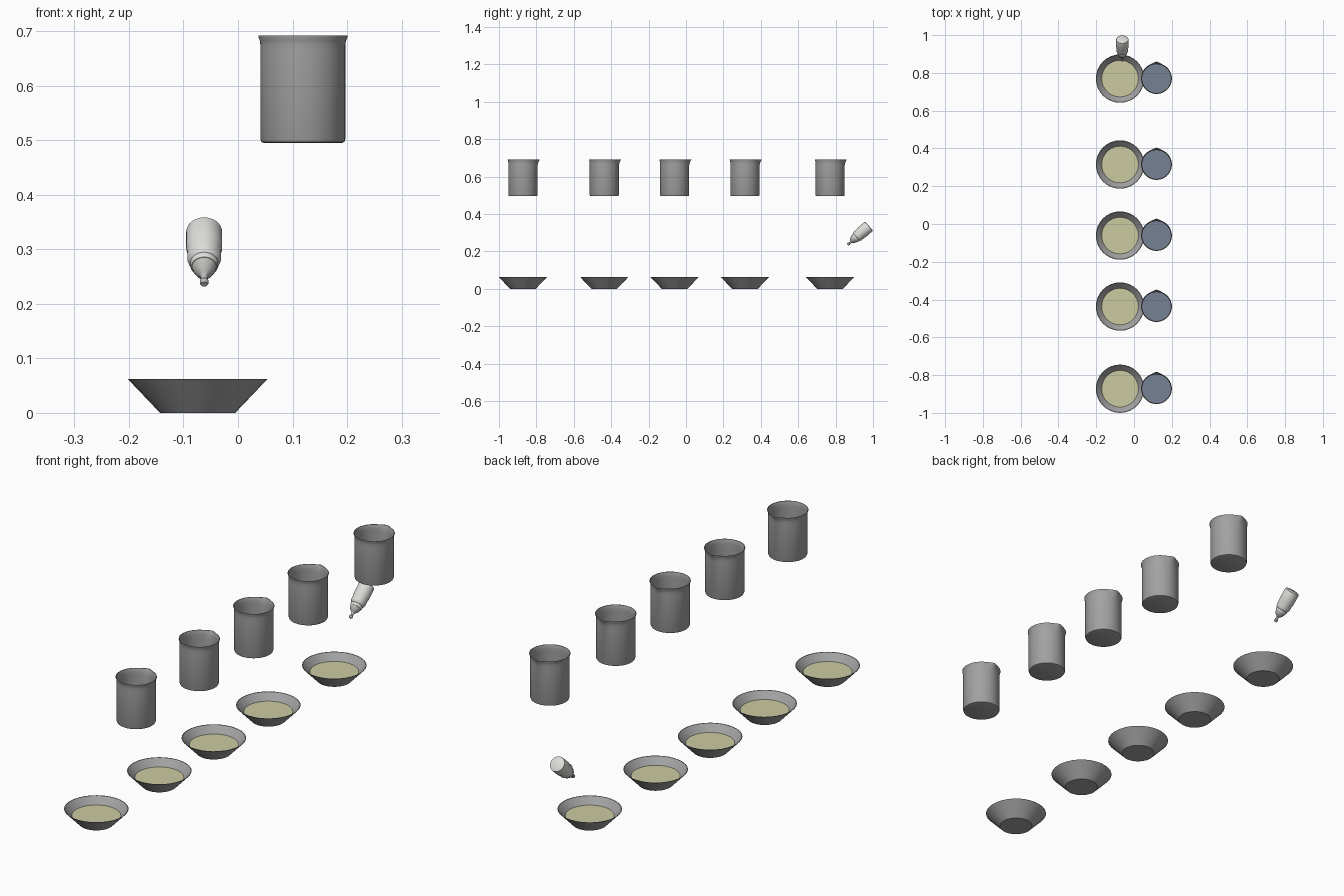
import bpy, bmesh, math
from mathutils import Matrix, Vector

cube = bpy.data.objects.get("Cube")
if cube:
    bpy.data.objects.remove(cube, do_unlink=True)


def material(name, rgb):
    m = bpy.data.materials.new(name)
    m.use_nodes = True
    m.diffuse_color = (*rgb, 1)
    m.node_tree.nodes["Principled BSDF"].inputs["Base Color"].default_value = (*rgb, 1)
    return m


GREY = material("grey glass", (0.36, 0.36, 0.36))
YELLOW = material("pale yellow liquid", (0.60, 0.60, 0.36))
BLUE = material("slate blue liquid", (0.18, 0.22, 0.29))
WHITE = material("white plastic", (0.72, 0.72, 0.70))
CAP = material("light grey plastic", (0.50, 0.50, 0.49))


def lathe(name, profile, mat, sides=32, spout=None, matrix=Matrix(), angle=35):
    """Revolve (radius, height) points about z; zero radius closes to a point."""
    bm = bmesh.new()
    rings = []
    for r, z in profile:
        if r == 0:
            rings.append([bm.verts.new((0, 0, z))] * sides)
            continue
        ring = []
        for i in range(sides):
            a = 2 * math.pi * i / sides
            rr = r + (spout(a, z) if spout else 0)
            ring.append(bm.verts.new((rr * math.cos(a), rr * math.sin(a), z)))
        rings.append(ring)
    for low, high in zip(rings, rings[1:]):
        for i in range(sides):
            j = (i + 1) % sides
            corners = list(dict.fromkeys((low[i], low[j], high[j], high[i])))
            bm.faces.new(corners)
    bmesh.ops.recalc_face_normals(bm, faces=bm.faces)
    mesh = bpy.data.meshes.new(name)
    bm.to_mesh(mesh)
    bm.free()
    mesh.materials.append(mat)
    obj = bpy.data.objects.new(name, mesh)
    obj.matrix_world = matrix
    bpy.context.collection.objects.link(obj)
    bpy.ops.object.select_all(action='DESELECT')
    obj.select_set(True)
    bpy.context.view_layer.objects.active = obj
    bpy.ops.object.shade_smooth_by_angle(angle=math.radians(angle))
    return obj


def pouring_lip(a, z):
    # Pull the rim outward in a small beak towards the back
    near = max(0, 1 - abs(a - math.pi / 2) / 0.35)
    return 0.008 * near * max(0, min(1, (z - 0.165) / 0.03))


BEAKER = [(0, 0), (0.071, 0), (0.076, 0.002), (0.078, 0.007), (0.078, 0.165), (0.078, 0.18),
          (0.079, 0.188), (0.0815, 0.194), (0.0815, 0.197), (0.0795, 0.197),
          (0.077, 0.189), (0.076, 0.18), (0.076, 0.165), (0.076, 0.008), (0.070, 0.004), (0, 0.004)]
BOWL = [(0, 0), (0.069, 0), (0.128, 0.062), (0.125, 0.062), (0.068, 0.003), (0, 0.003)]

# Row of bowls with a beaker held above and beside each
for n, y in enumerate((-0.872, -0.437, -0.061, 0.315, 0.77), 1):
    over_bowl = Matrix.Translation((-0.074, y, 0))
    lathe(f"bowl_{n}", BOWL, GREY, matrix=over_bowl)
    lathe(f"bowl_liquid_{n}", [(0, 0.034), (0.097, 0.034)], YELLOW, matrix=over_bowl)
    at_beaker = Matrix.Translation((0.119, y, 0.495))
    lathe(f"beaker_{n}", BEAKER, GREY, 48, pouring_lip, at_beaker)
    lathe(f"beaker_liquid_{n}", [(0, 0.085), (0.0765, 0.085)], BLUE, 48, matrix=at_beaker)

# Tilted dropper bottle, its axis running from nozzle tip to base
axis = Vector((0, 0.755, 0.656))
tilt = Matrix.Translation((-0.062, 0.864, 0.236)) @ axis.to_track_quat('Z', 'Y').to_matrix().to_4x4()
lathe("bottle_body", [(0, 0.152), (0.029, 0.152), (0.032, 0.150), (0.033, 0.146), (0.033, 0.100),
                      (0.031, 0.092), (0.031, 0.072), (0.029, 0.065), (0.024, 0.060), (0, 0.060)],
      WHITE, matrix=tilt)
lathe("bottle_collar", [(0, 0.062), (0.0245, 0.062), (0.0255, 0.060), (0.0255, 0.052),
                        (0.0235, 0.049), (0, 0.049)], WHITE, matrix=tilt)
lathe("bottle_nozzle", [(0, 0.051), (0.023, 0.051), (0.021, 0.042), (0.016, 0.032), (0.009, 0.026),
                        (0.006, 0.022), (0.0055, 0.012), (0.008, 0.009), (0.008, 0.004),
                        (0.006, 0), (0, 0)], CAP, 24, matrix=tilt)
